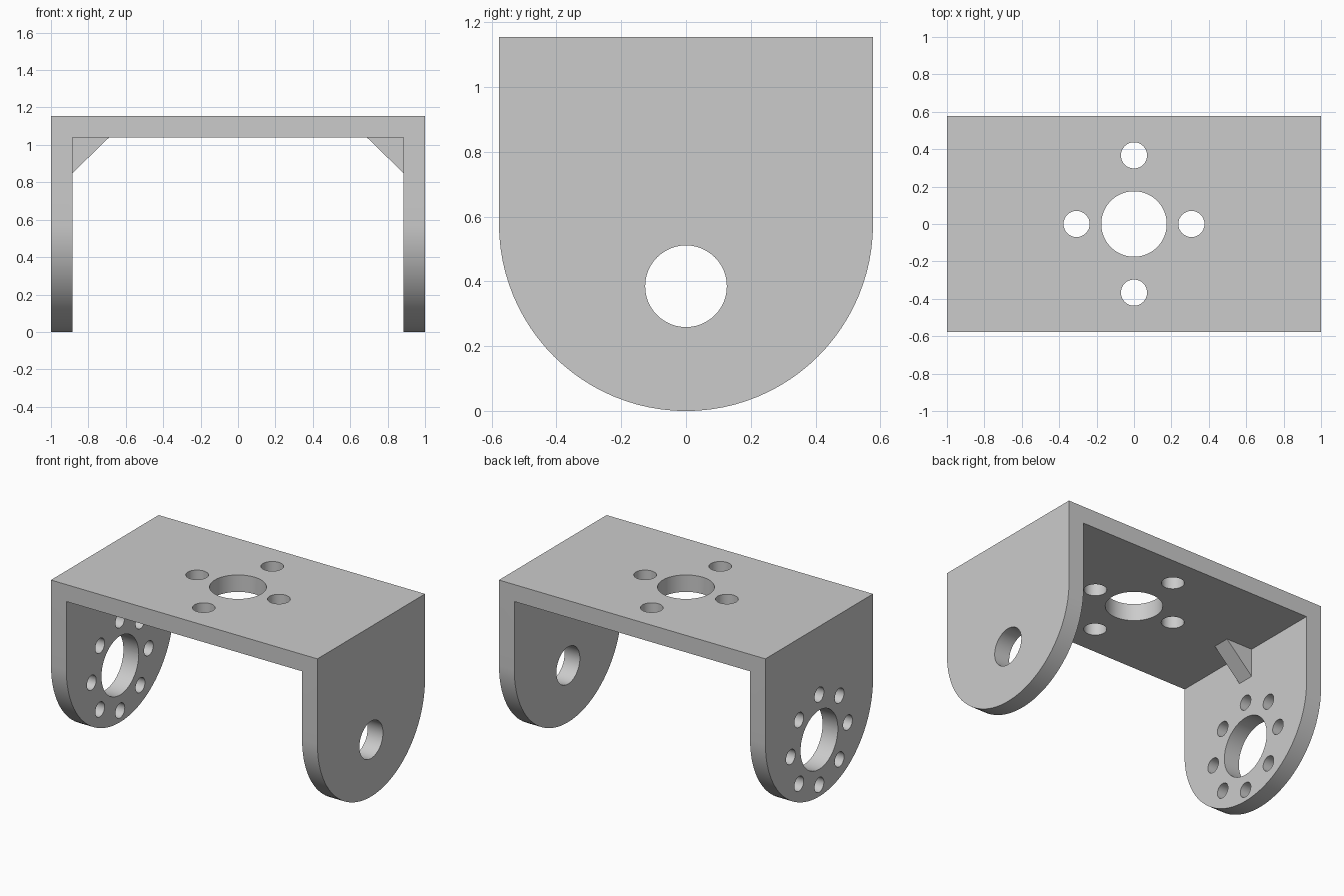
import bpy, bmesh, math
from mathutils import Matrix, Vector

cube = bpy.data.objects.get("Cube")
if cube:
    bpy.data.objects.remove(cube, do_unlink=True)

HALF_W, HALF_D, HEIGHT, THICK = 1.0, 0.577, 1.154, 0.115
INNER, UNDER = HALF_W - THICK, HEIGHT - THICK
PIVOT_Z = 0.385

grey = bpy.data.materials.new("plain grey")
grey.use_nodes = True
colour = (0.6, 0.6, 0.6, 1)
grey.diffuse_color = colour
grey.node_tree.nodes["Principled BSDF"].inputs["Base Color"].default_value = colour


def make_object(name, bm):
    bmesh.ops.recalc_face_normals(bm, faces=bm.faces)
    mesh = bpy.data.meshes.new(name)
    bm.to_mesh(mesh)
    bm.free()
    mesh.materials.append(grey)
    obj = bpy.data.objects.new(name, mesh)
    bpy.context.collection.objects.link(obj)
    return obj


def prism(name, points, vector):
    """Extrude a closed outline along a vector."""
    bm = bmesh.new()
    face = bm.faces.new([bm.verts.new(p) for p in points])
    out = bmesh.ops.extrude_face_region(bm, geom=[face], use_keep_orig=True)
    moved = [g for g in out["geom"] if isinstance(g, bmesh.types.BMVert)]
    bmesh.ops.translate(bm, verts=moved, vec=Vector(vector))
    return make_object(name, bm)


def add_hole(bm, centre, radius, axis, segments):
    turn = Matrix.Rotation(math.pi / 2, 4, "Y") if axis == "X" else Matrix()
    bmesh.ops.create_cone(bm, cap_ends=True, segments=segments,
                          radius1=radius, radius2=radius, depth=0.4,
                          matrix=Matrix.Translation(centre) @ turn)


def select_only(obj):
    bpy.ops.object.select_all(action="DESELECT")
    obj.select_set(True)
    bpy.context.view_layer.objects.active = obj


def apply_boolean(obj, tool, operation):
    tool.hide_render = True
    mod = obj.modifiers.new("shape", "BOOLEAN")
    mod.object, mod.operation, mod.solver = tool, operation, "EXACT"
    select_only(obj)
    bpy.ops.object.modifier_apply(modifier=mod.name)
    bpy.data.objects.remove(tool, do_unlink=True)


# U-shaped channel, oversized in depth and height of the legs
half = [(HALF_W, HEIGHT), (HALF_W, -0.1), (INNER, -0.1), (INNER, UNDER)]
outline = half + [(-x, z) for x, z in reversed(half)]
bracket = prism("bracket", [(x, -0.7, z) for x, z in outline], (0, 1.4, 0))

# Round the arm ends with a side profile
STEPS = 48
side = [(-1.2, HALF_D, HEIGHT + 0.1), (-1.2, -HALF_D, HEIGHT + 0.1)]
for i in range(STEPS + 1):
    a = math.pi * (1 + i / STEPS)
    side.append((-1.2, HALF_D * math.cos(a), HALF_D * (1 + math.sin(a))))
apply_boolean(bracket, prism("side_profile", side, (2.4, 0, 0)), "INTERSECT")

# Holes: top plate, pivot arm on +x, ring-drilled arm on -x
bm = bmesh.new()
add_hole(bm, (0, 0, HEIGHT), 0.175, "Z", 64)
for s in (-1, 1):
    add_hole(bm, (s * 0.307, 0, HEIGHT), 0.07, "Z", 32)
    add_hole(bm, (0, s * 0.367, HEIGHT), 0.07, "Z", 32)
add_hole(bm, (HALF_W, 0, PIVOT_Z), 0.126, "X", 48)
add_hole(bm, (-HALF_W, 0, PIVOT_Z), 0.2, "X", 64)
for i in range(8):
    a = i * math.pi / 4
    add_hole(bm, (-HALF_W, 0.306 * math.cos(a), PIVOT_Z + 0.306 * math.sin(a)),
             0.05, "X", 32)
apply_boolean(bracket, make_object("hole_cutters", bm), "DIFFERENCE")
select_only(bracket)
bpy.ops.object.shade_smooth_by_angle(angle=math.radians(30))

# Triangular gussets in the inner corners
for name, s in (("left_gusset", 1), ("right_gusset", -1)):
    corner = [(INNER, UNDER), (INNER - 0.195, UNDER), (INNER, UNDER - 0.19)]
    prism(name, [(s * x, -0.058, z) for x, z in corner], (0, 0.116, 0))
